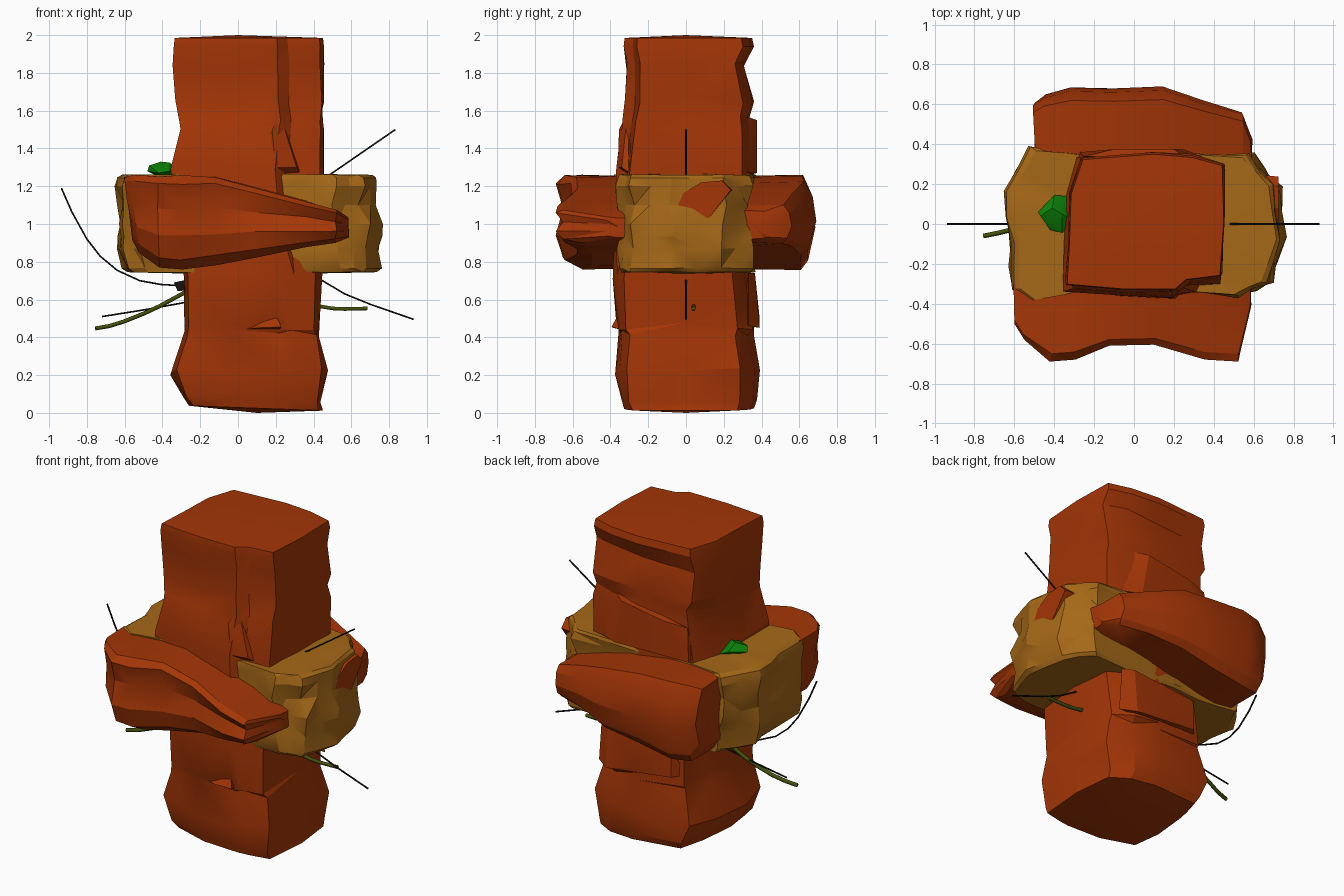
import bpy, bmesh, math, random
from mathutils import Vector, noise

if "Cube" in bpy.data.objects:
    bpy.data.objects.remove(bpy.data.objects["Cube"])

random.seed(7)


def material(name, rgb):
    m = bpy.data.materials.new(name)
    m.diffuse_color = (*rgb, 1)
    m.use_nodes = True
    m.node_tree.nodes["Principled BSDF"].inputs["Base Color"].default_value = m.diffuse_color
    return m


RUST = material("rust_rock", (0.37, 0.036, 0.002))
OCHRE = material("ochre_rock", (0.38, 0.14, 0.009))
GREEN = material("leaf_green", (0.004, 0.23, 0.003))
OLIVE = material("twig_olive", (0.06, 0.08, 0.004))
BLACK = material("wire_black", (0.008, 0.006, 0.005))


def finish(bm, name, mat, angle=22):
    bmesh.ops.recalc_face_normals(bm, faces=bm.faces)
    me = bpy.data.meshes.new(name)
    bm.to_mesh(me)
    bm.free()
    me.materials.append(mat)
    ob = bpy.data.objects.new(name, me)
    bpy.context.collection.objects.link(ob)
    bpy.ops.object.select_all(action='DESELECT')
    ob.select_set(True)
    bpy.context.view_layer.objects.active = ob
    bpy.ops.object.shade_smooth_by_angle(angle=math.radians(angle))
    return ob


def loft(name, rings, caps, mat, cuts=0, rough=0.0, freq=6):
    """Skin a stack of rings, cap both ends with fans, then chip the surface."""
    bm = bmesh.new()
    rows = [[bm.verts.new(p) for p in ring] for ring in rings]
    n = len(rows[0])
    for a, b in zip(rows, rows[1:]):
        for i in range(n):
            j = (i + 1) % n
            bm.faces.new((a[i], a[j], b[j], b[i]))
    for row, tip in ((rows[0], caps[0]), (rows[-1], caps[1])):
        c = bm.verts.new(tip)
        for i in range(n):
            bm.faces.new((row[i], row[(i + 1) % n], c))
    if cuts:
        long_edges = [e for e in bm.edges if e.calc_length() > 0.12]
        bmesh.ops.subdivide_edges(bm, edges=long_edges, cuts=cuts, use_grid_fill=True)
        bm.normal_update()
        for v in bm.verts:
            d = noise.noise(v.co * freq)
            v.co += Vector((v.normal.x, v.normal.y, v.normal.z * 0.3)) * (d * rough - rough * 0.2)
    bmesh.ops.triangulate(bm, faces=bm.faces)
    return finish(bm, name, mat)


def rock(name, points, mat, angle=22):
    """Faceted convex stone spanning a few points."""
    bm = bmesh.new()
    for p in points:
        bm.verts.new(p)
    bmesh.ops.convex_hull(bm, input=bm.verts)
    loose = [v for v in bm.verts if not v.link_faces]
    bmesh.ops.delete(bm, geom=loose, context='VERTS')
    return finish(bm, name, mat, angle)


def strand(name, pts, radius, mat):
    cu = bpy.data.curves.new(name, 'CURVE')
    cu.dimensions = '3D'
    cu.bevel_depth = radius
    cu.bevel_resolution = 1
    cu.use_fill_caps = True
    sp = cu.splines.new('POLY')
    sp.points.add(len(pts) - 1)
    for q, p in zip(sp.points, pts):
        q.co = (p[0], p[2] if len(p) > 2 else 0, p[1], 1)
    cu.materials.append(mat)
    ob = bpy.data.objects.new(name, cu)
    bpy.context.collection.objects.link(ob)


# Upright pillar: chipped square outlines, fitted to (z, x0, x1, y0, y1) levels
upper = [(-1, -.93), (-.3, -1), (.38, -1), (.52, -.86), (.95, -.8), (1, 0),
         (.98, .83), (.6, .95), (.1, 1), (-.8, .92), (-.95, .4), (-.97, -.3)]
lower = [(-.93, -.83), (-.3, -1), (.38, -.99), (.6, -.95), (.93, -.86), (1, 0),
         (.92, .74), (.6, .93), (.1, 1), (-.8, .9), (-.93, .4), (-1, -.3)]
levels = [(.025, -.26, .45, -.33, .36), (.07, -.29, .445, -.345, .38),
          (.22, -.35, .475, -.37, .385), (.42, -.29, .435, -.355, .35),
          (.46, -.285, .43, -.36, .37), (.72, -.28, .44, -.385, .345),
          (1.0, -.31, .45, -.37, .36), (1.27, -.36, .455, -.365, .36),
          (1.5, -.31, .455, -.34, .35), (1.56, -.315, .455, -.335, .345),
          (1.66, -.34, .455, -.315, .36), (1.84, -.34, .455, -.305, .315),
          (1.94, -.34, .455, -.33, .36), (1.985, -.335, .45, -.325, .35)]
rings = []
for z, x0, x1, y0, y1 in levels:
    j = 0 if z < .05 or z > 1.9 else .01
    ring = []
    for u, v in (lower if z < .9 else upper):
        dz = -.013 * u if z < .1 else random.uniform(-2.5, 2.5) * j
        ring.append(((x0 + x1) / 2 + u * (x1 - x0) / 2 + random.uniform(-j, j),
                     (y0 + y1) / 2 + v * (y1 - y0) / 2 + random.uniform(-j, j), z + dz))
    rings.append(ring)
loft("pillar", rings, ((.1, 0, 0), (0, 0, 2)), RUST)

# Ochre cross block: plan outline scaled per level
plan = [(-.61, -.33), (-.53, -.39), (-.22, -.335), (.2, -.335), (.53, -.365), (.68, -.3),
        (.76, -.08), (.72, .2), (.58, .35), (.15, .36), (-.25, .35), (-.52, .385),
        (-.65, .17), (-.62, -.1)]
rings = []
for z, s, dx in [(.745, .94, .025), (.765, .98, .02), (.87, 1.0, .01), (1.0, 1.0, 0),
                 (1.1, .98, -.01), (1.2, 1.0, -.01), (1.245, .985, -.005), (1.262, .94, 0)]:
    j = .018 if .8 < z < 1.15 else .004
    rings.append([(x * s + dx + random.uniform(-j, j), y * (s + 1) / 2 + random.uniform(-j, j), z)
                  for x, y in plan])
loft("cross_block", rings, ((0, 0, .74), (0, 0, 1.265)), OCHRE, 1, .03, 9)


# Rust slabs front and back: stations (x, inner y, outer y, low z, high z)
def slab(name, stations, section, side):
    rings = []
    for x, yi, yo, lo, hi in stations:
        h, w = hi - lo, yo - yi
        rings.append([(x - .02 * (b - .5) * (x < -.5) * 2 + random.uniform(-.008, .008),
                       side * (yi + a * w), lo + b * h + random.uniform(-.006, .006))
                      for a, b in section])
    tips = [(s[0], side * (s[1] + s[2]) / 2, (s[3] + s[4]) / 2) for s in (stations[0], stations[-1])]
    loft(name, rings, tips, RUST)


slab("front_slab", [(-.58, .3, .50, .92, 1.25), (-.54, .3, .58, .85, 1.255), (-.42, .3, .69, .775, 1.255),
                    (-.3, .3, .68, .76, 1.255), (-.12, .3, .61, .785, 1.25), (.1, .3, .605, .83, 1.19),
                    (.36, .3, .68, .88, 1.12), (.52, .3, .69, .905, 1.07), (.585, .28, .42, .93, 1.03)],
     [(0, 0), (.65, 0), (.9, .1), (1, .35), (.9, .65), (1, .92), (.9, 1), (0, 1)], -1)
slab("back_slab", [(-.5, .3, .61, .84, 1.24), (-.45, .3, .65, .765, 1.255), (-.32, .3, .685, .76, 1.26),
                   (-.1, .3, .68, .80, 1.25), (.15, .3, .69, .84, 1.22), (.35, .3, .62, .88, 1.16),
                   (.54, .3, .56, .9, 1.1), (.59, .28, .44, .92, 1.07)],
     [(0, 0), (.8, 0), (.9, .1), (1, .45), (.95, .8), (.83, 1), (0, 1)], 1)

# Small ledges on the pillar faces
rock("front_ledge", [(.01, -.34, .44), (.22, -.34, .44), (.23, -.395, .455), (.1, -.385, .45),
                     (.16, -.35, .51), (.21, -.37, .5)], RUST)
rock("front_fin", [(.15, -.33, 1.27), (.33, -.3, 1.27), (.31, -.34, 1.3), (.18, -.355, 1.5),
                   (.2, -.36, 1.3), (.22, -.31, 1.59)], RUST)
rock("upper_back_ledge", [(-.28, .3, 1.25), (-.27, .36, 1.27), (.25, .375, 1.27), (.36, .33, 1.27),
                          (.2, .375, 1.55), (-.1, .375, 1.5), (-.25, .34, 1.48), (.28, .32, 1.57)], RUST)
rock("lower_back_ledge", [(-.2, .3, .5), (-.15, .37, .5), (.3, .39, .45), (.39, .33, .46),
                          (.37, .33, .74), (.3, .365, .74), (-.15, .36, .7), (.1, .39, .5)], RUST)

# Rust patch on the right end of the cross block
rock("side_patch", [(x, y, z) for x, k in ((.6, 1), (.725, .95)) for y, z in
                    ((-.07, 1.13), (.08, 1.22), (.2 * k, 1.23), (.25 * k, 1.18), (.12, 1.03), (-.05, 1.08))],
     RUST)

# Green tuft on the left shoulder
rock("green_tuft", [(-.48, .06, 1.28), (-.47, .04, 1.31), (-.4, .145, 1.29), (-.34, .14, 1.26),
                    (-.41, .08, 1.33), (-.36, .05, 1.325), (-.36, -.045, 1.28), (-.42, -.03, 1.27),
                    (-.31, .02, 1.28), (-.4, .05, 1.24)], GREEN, 30)

# Thin wires and twigs (x, z, optional y)
strand("wire_upper_left", [(-.935, 1.19), (-.88, 1.065), (-.80, .92), (-.73, .83), (-.64, .755),
                           (-.52, .70), (-.41, .68), (-.25, .67)], .005, BLACK)
strand("wire_lower_left", [(-.72, .51), (-.5, .545), (-.25, .59)], .005, BLACK)
strand("wire_upper_right", [(.47, 1.25), (.833, 1.5)], .005, BLACK)
strand("wire_lower_right", [(.4, .73), (.43, .71), (.565, .63), (.70, .575), (.93, .495)], .005, BLACK)
strand("twig_left", [(-.755, .447, -.06), (-.68, .46, -.045), (-.6, .485, -.025), (-.5, .525, -.01),
                     (-.415, .565, 0), (-.25, .655, .01)], .012, OLIVE)
strand("twig_right", [(.4, .57, .04), (.5, .553, .04), (.565, .55, .04), (.685, .553, .04)], .011, OLIVE)
rock("wire_root", [(x, y, z) for x, z in ((-.34, .69), (-.32, .645), (-.25, .71), (-.25, .65))
                   for y in (-.02, .02)], BLACK)
